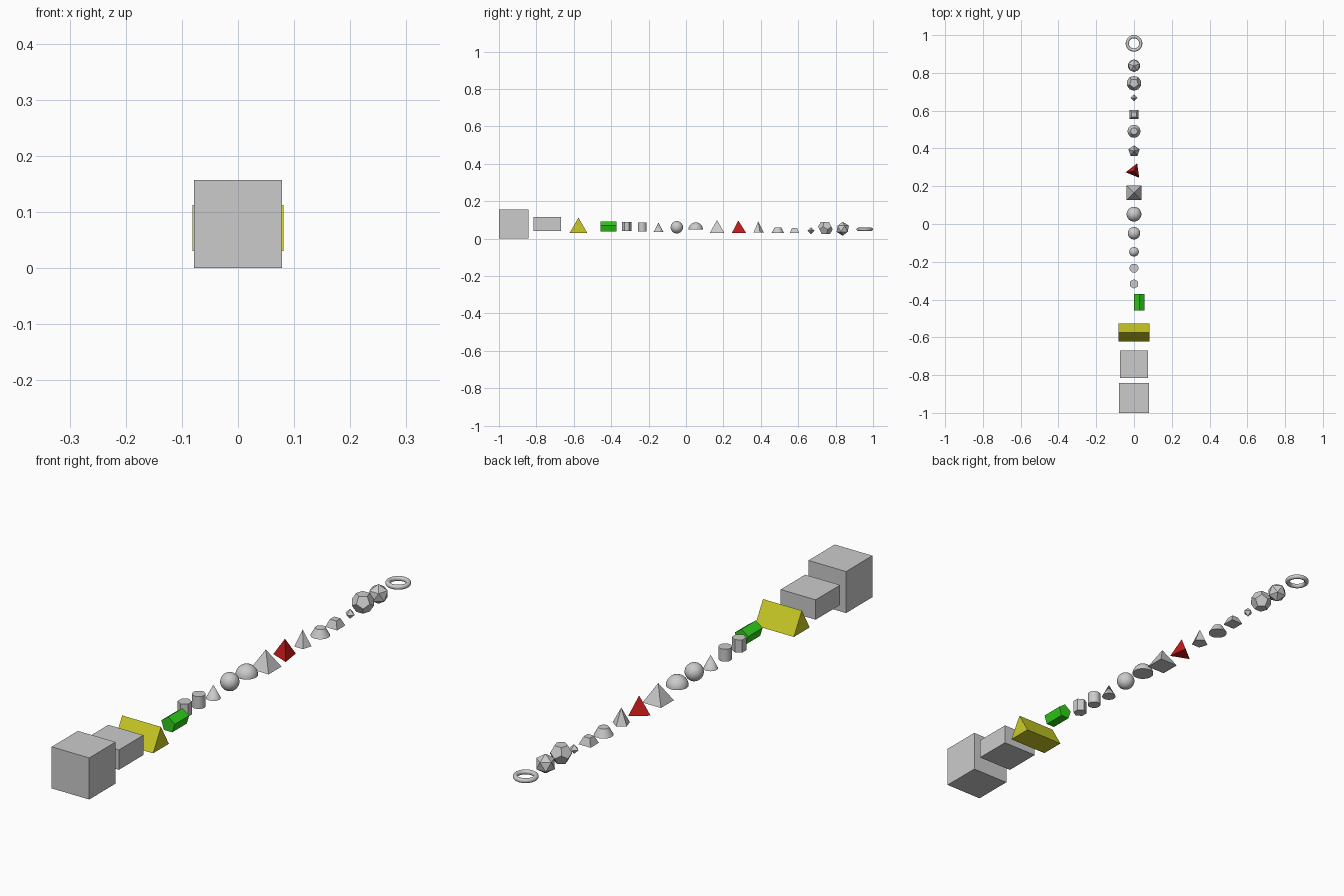
import bpy, bmesh
from math import sin, cos, pi, radians
from mathutils import Matrix, Vector

if "Cube" in bpy.data.objects:
    bpy.data.objects.remove(bpy.data.objects["Cube"])


def finish(name, bm, loc, color=None, smooth=False):
    bmesh.ops.recalc_face_normals(bm, faces=bm.faces[:])
    mesh = bpy.data.meshes.new(name)
    bm.to_mesh(mesh)
    bm.free()
    ob = bpy.data.objects.new(name, mesh)
    ob.location = loc
    bpy.context.collection.objects.link(ob)
    if color:
        mat = bpy.data.materials.new(name + "_paint")
        mat.diffuse_color = (*color, 1)
        mat.use_nodes = True
        mat.node_tree.nodes["Principled BSDF"].inputs["Base Color"].default_value = mat.diffuse_color
        mesh.materials.append(mat)
    if smooth:
        bpy.ops.object.select_all(action='DESELECT')
        ob.select_set(True)
        bpy.context.view_layer.objects.active = ob
        bpy.ops.object.shade_smooth_by_angle(angle=radians(35))
    return ob


def box(name, y, z0, z1, half):
    bm = bmesh.new()
    bmesh.ops.create_cube(bm, size=1)
    bmesh.ops.scale(bm, vec=(2 * half, 2 * half, z1 - z0), verts=bm.verts)
    finish(name, bm, (0, y, (z0 + z1) / 2))


def frustum(name, n, r0, r1, h, loc, start=90, axis='Z', **kw):
    """n-sided solid from radius r0 to r1 (0 = apex); start is the angle of the first corner."""
    bm = bmesh.new()

    def ring(r, z):
        a = [radians(start) + 2 * pi * i / n for i in range(n)]
        return [bm.verts.new((r * cos(t), r * sin(t), z)) for t in a]
    low = ring(r0, 0)
    high = ring(r1, h) if r1 else [bm.verts.new((0, 0, h))]
    bm.faces.new(low)
    if r1:
        bm.faces.new(high)
    for i in range(n):
        j = (i + 1) % n
        side = [high[j], high[i]] if r1 else high
        bm.faces.new([low[i], low[j]] + side)
    # turn lying prisms so their length runs along X or Y, centred on it
    if axis != 'Z':
        bmesh.ops.translate(bm, vec=(0, 0, -h / 2), verts=bm.verts)
        m = Matrix.Rotation(pi / 2, 4, 'X')
        if axis == 'X':
            m = Matrix.Rotation(pi / 2, 4, 'Z') @ m
        bm.transform(m)
    finish(name, bm, loc, **kw)


def hull(name, points, loc):
    bm = bmesh.new()
    for p in points:
        bm.verts.new(p)
    bmesh.ops.convex_hull(bm, input=bm.verts[:])
    bmesh.ops.dissolve_limit(bm, angle_limit=0.02, verts=bm.verts[:], edges=bm.edges[:])
    finish(name, bm, loc)


def ball(name, r, loc, half=False):
    bm = bmesh.new()
    bmesh.ops.create_uvsphere(bm, u_segments=32, v_segments=24, radius=r)
    if half:
        geom = bm.verts[:] + bm.edges[:] + bm.faces[:]
        bmesh.ops.bisect_plane(bm, geom=geom, dist=1e-6, plane_co=(0, 0, 0),
                               plane_no=(0, 0, 1), clear_inner=True)
        bmesh.ops.holes_fill(bm, edges=[e for e in bm.edges if e.is_boundary])
    finish(name, bm, loc, smooth=True)


# boxes
box("cube", -0.921, 0, 0.157, 0.0785)
box("cuboid", -0.742, 0.04, 0.115, 0.073)

# prisms and cylinder
frustum("triangular_prism", 3, 0.0545, 0.0545, 0.162, (0, -0.575, 0.058),
        axis='X', color=(0.6, 0.6, 0.02))
frustum("pentagonal_prism", 5, 0.0297, 0.0297, 0.086, (0.028, -0.414, 0.0615),
        axis='Y', color=(0.03, 0.6, 0.01))
frustum("hexagonal_prism", 6, 0.025, 0.025, 0.048, (0, -0.317, 0.041))
frustum("cylinder", 32, 0.0235, 0.0235, 0.047, (0, -0.234, 0.039), smooth=True)

# round solids
frustum("cone", 32, 0.0255, 0, 0.05, (0, -0.147, 0.037), smooth=True)
ball("sphere", 0.033, (0, -0.049, 0.061))
ball("hemisphere", 0.039, (0, 0.052, 0.048), half=True)

# pyramids
frustum("square_pyramid", 4, 0.0545, 0, 0.069, (0, 0.166, 0.031), start=45)
frustum("tetrahedron", 3, 0.0447, 0, 0.067, (0, 0.28, 0.03), start=68,
        color=(0.55, 0.01, 0.01))
frustum("pentagonal_pyramid", 5, 0.031, 0, 0.06, (0, 0.386, 0.032))

# truncated solids
frustum("conical_frustum", 32, 0.034, 0.018, 0.029, (0, 0.491, 0.03), smooth=True)
frustum("square_frustum", 4, 0.035, 0.0185, 0.028, (0, 0.58, 0.03), start=45)

# regular solids
r = 0.0185
hull("octahedron", [Vector(v) * s * r for v in ((1, 0, 0), (0, 1, 0), (0, 0, 1))
                    for s in (1, -1)], (0, 0.668, 0.043))
bm = bmesh.new()
bmesh.ops.create_icosphere(bm, subdivisions=1, radius=1)
bm.transform(Matrix.Rotation(pi / 2, 4, 'Z'))
ico = [v.co.copy() for v in bm.verts]
dodeca = [f.calc_center_median().normalized() for f in bm.faces]
bm.free()
hull("dodecahedron", [p * 0.04 for p in dodeca], (0, 0.745, 0.057))
hull("icosahedron", [p * 0.037 for p in ico], (0, 0.838, 0.053))

# ring
bpy.ops.mesh.primitive_torus_add(major_radius=0.0355, minor_radius=0.0085, major_segments=48,
                                 minor_segments=16, location=(0, 0.956, 0.05))
bpy.context.object.name = "ring"
bpy.ops.object.shade_smooth_by_angle(angle=radians(60))
